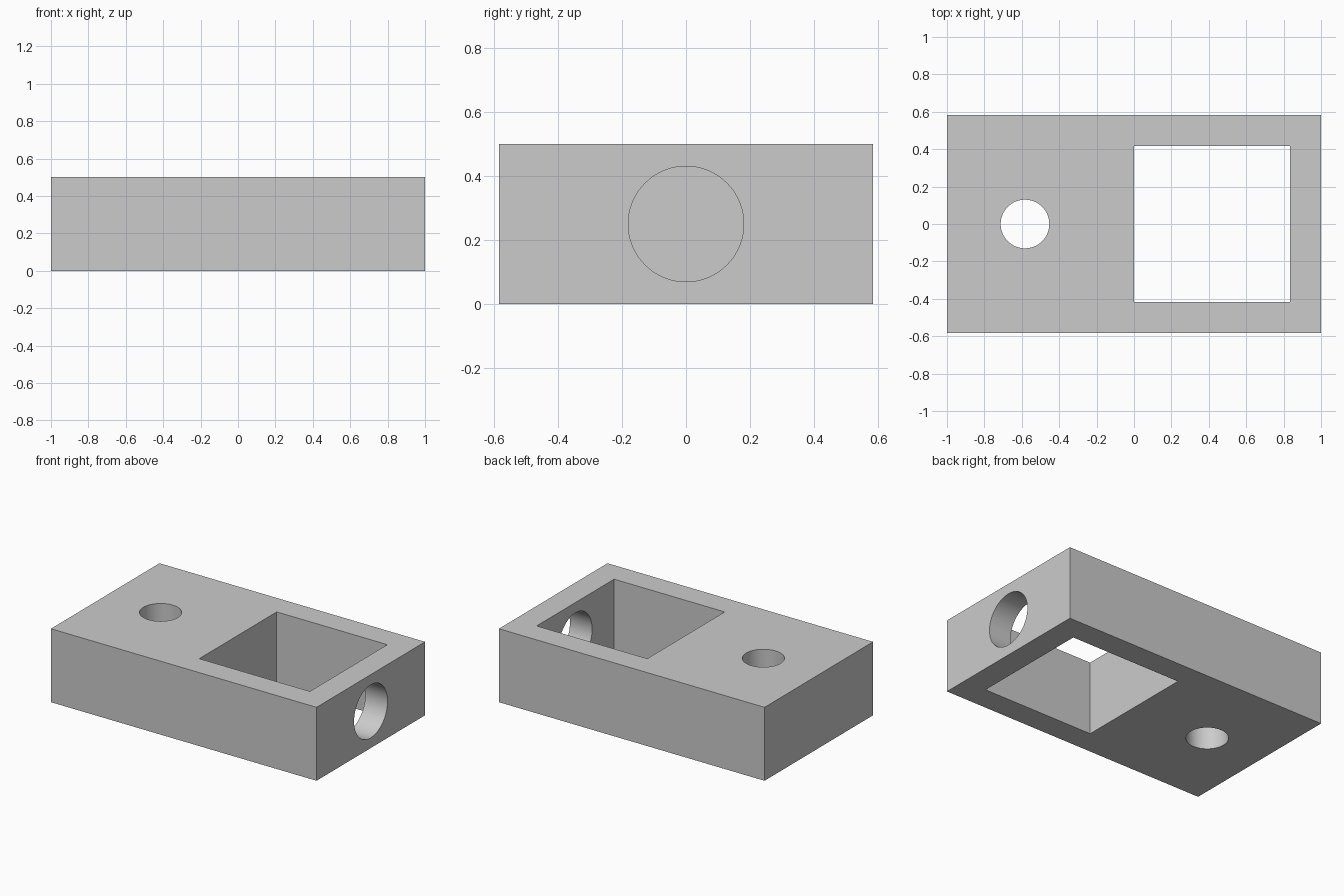
import bpy
import math

default_cube = bpy.data.objects.get("Cube")
if default_cube:
    bpy.data.objects.remove(default_cube, do_unlink=True)

# Overall sizes
LENGTH, WIDTH, HEIGHT = 2.0, 1.167, 0.5
WINDOW = 0.833
MID = HEIGHT / 2

grey = bpy.data.materials.new("light grey")
grey.use_nodes = True
colour = (0.6, 0.6, 0.6, 1)
grey.diffuse_color = colour
grey.node_tree.nodes["Principled BSDF"].inputs["Base Color"].default_value = colour


def box(name, size, centre):
    bpy.ops.mesh.primitive_cube_add(size=1, location=centre)
    obj = bpy.context.object
    obj.name = name
    obj.scale = size
    bpy.ops.object.transform_apply(location=True, rotation=True, scale=True)
    obj.data.materials.append(grey)
    return obj


def rod(name, radius, depth, centre, tilt=0.0):
    bpy.ops.mesh.primitive_cylinder_add(
        vertices=96, radius=radius, depth=depth,
        location=centre, rotation=(0, tilt, 0))
    obj = bpy.context.object
    obj.name = name
    bpy.ops.object.transform_apply(location=True, rotation=True, scale=True)
    obj.data.materials.append(grey)
    return obj


def cut(target, cutter):
    cutter.hide_render = True
    mod = target.modifiers.new(cutter.name, "BOOLEAN")
    mod.operation = "DIFFERENCE"
    mod.solver = "EXACT"
    mod.object = cutter
    bpy.ops.object.select_all(action="DESELECT")
    bpy.context.view_layer.objects.active = target
    target.select_set(True)
    bpy.ops.object.modifier_apply(modifier=mod.name)
    bpy.data.objects.remove(cutter, do_unlink=True)


# Solid block
block = box("block", (LENGTH, WIDTH, HEIGHT), (0, 0, MID))

# Square window through the block
cut(block, box("window_cutter", (WINDOW, WINDOW, HEIGHT * 2), (WINDOW / 2, 0, MID)))

# Round vertical hole at the other end
cut(block, rod("pin_hole_cutter", 0.13, HEIGHT * 2, (-0.583, 0, MID)))

# Round hole through the end wall into the window
cut(block, rod("end_hole_cutter", 0.18, 0.6, (0.9, 0, MID), math.pi / 2))

# Smooth bores, sharp block edges
bpy.ops.object.shade_smooth_by_angle(angle=math.radians(30))
